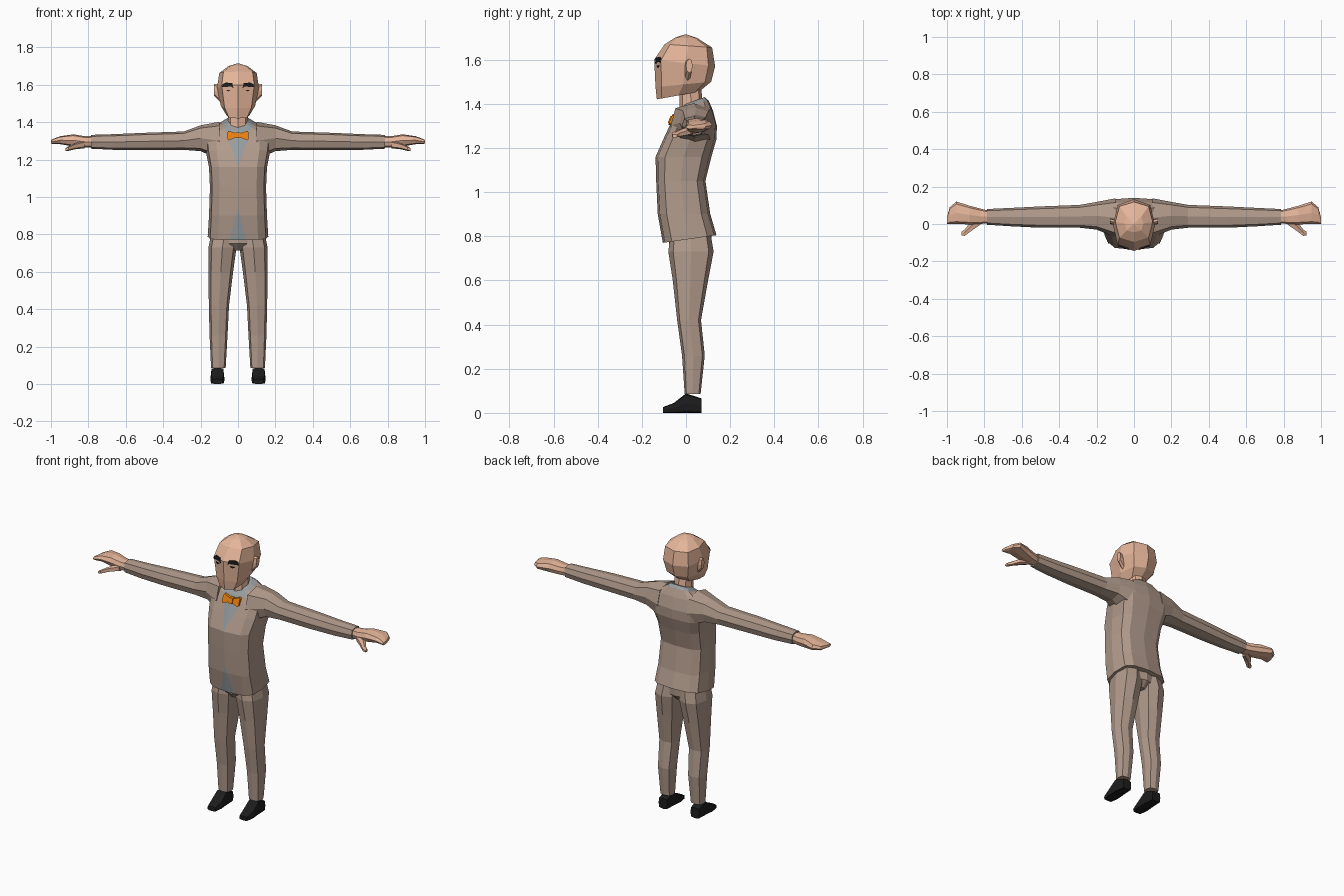
import bpy, bmesh, math
from mathutils import Vector


def material(name, rgb):
    m = bpy.data.materials.new(name)
    m.diffuse_color = (*rgb, 1)
    return m


SUIT = material("brown suit", (0.44, 0.325, 0.26))
SKIN = material("skin", (0.78, 0.46, 0.32))
SHIRT = material("grey shirt", (0.31, 0.335, 0.35))
ORANGE = material("orange", (0.8, 0.21, 0.005))
BLACK = material("black", (0.012, 0.012, 0.012))


def finish(name, bm, mats, mirror=False):
    bmesh.ops.recalc_face_normals(bm, faces=bm.faces[:])
    me = bpy.data.meshes.new(name)
    bm.to_mesh(me)
    bm.free()
    for m in mats:
        me.materials.append(m)
    ob = bpy.data.objects.new(name, me)
    bpy.context.collection.objects.link(ob)
    if mirror:
        mod = ob.modifiers.new("mirror", 'MIRROR')
        mod.use_mirror_merge = False
    return ob


def unit_ring(n, e):
    """Boxy or round ring of n points in the square -1..1, starting at the front."""
    p = lambda v: math.copysign(abs(v) ** e, v) if abs(v) > 1e-6 else 0.0
    return [(p(math.sin(2 * math.pi * i / n)), p(-math.cos(2 * math.pi * i / n)))
            for i in range(n)]


def loft(rings):
    bm = bmesh.new()
    vs = [[bm.verts.new(p) for p in r] for r in rings]
    n = len(vs[0])
    for a, b in zip(vs, vs[1:]):
        for i in range(n):
            j = (i + 1) % n
            bm.faces.new((a[i], a[j], b[j], b[i]))
    bm.faces.new(vs[0])
    bm.faces.new(vs[-1])
    return bm


def limb(name, axis, secs, mat, n=8, e=0.7, mirror=True):
    """Loft of sections (t, a0, a1, b0, b1) placed along one axis."""
    rings = []
    for t, a0, a1, b0, b1 in secs:
        ring = []
        for u, v in unit_ring(n, e):
            c = [(a0 + a1) / 2 + u * (a1 - a0) / 2, (b0 + b1) / 2 + v * (b1 - b0) / 2]
            c.insert(axis, t)
            ring.append(Vector(c))
        rings.append(ring)
    return finish(name, loft(rings), [mat], mirror)


def tilted(secs, n, e):
    """Rings (z front, z back, half width, y front, y back)."""
    rings = []
    for zf, zb, w, yf, yb in secs:
        rings.append([Vector((u * w, (yf + yb) / 2 + v * (yb - yf) / 2,
                              (zf + zb) / 2 + v * (zb - zf) / 2))
                      for u, v in unit_ring(n, e)])
    return rings


def plate(name, pts, depth, mat, mirror=False):
    """Flat outline pushed back along y."""
    back = [Vector(p) + Vector((0, depth, 0)) for p in pts]
    return finish(name, loft([pts, back]), [mat], mirror)


# Jacket: lofted torso; the shirt openings are cut into the front
bm = loft(tilted([
    (0.77, 0.805, 0.162, -0.105, 0.138),
    (0.90, 0.90, 0.155, -0.128, 0.110),
    (1.05, 1.05, 0.150, -0.135, 0.088),
    (1.16, 1.16, 0.155, -0.138, 0.115),
    (1.25, 1.24, 0.172, -0.098, 0.138),
    (1.32, 1.30, 0.178, -0.065, 0.140),
    (1.355, 1.37, 0.150, -0.045, 0.122),
    (1.38, 1.415, 0.085, -0.022, 0.102),
    (1.395, 1.43, 0.058, -0.010, 0.085)], 12, 0.6))
for apex, slope in ((1.16, 2.8), (0.95, -4.0)):
    for side in (-1, 1):
        faces = [f for f in bm.faces if f.calc_center_median().y < -0.01
                 and abs(f.normal.z) < 0.99
                 and (f.calc_center_median().z - apex) * slope > -0.35]
        geom = set(faces)
        for f in faces:
            geom.update(f.edges)
            geom.update(f.verts)
        bmesh.ops.bisect_plane(bm, geom=list(geom), dist=1e-5,
                               plane_co=(0, 0, apex), plane_no=(side * slope, 0, -1))
bm.normal_update()
for f in bm.faces:
    c = f.calc_center_median()
    neckline = c.y < -0.01 and c.z > 1.16 + 2.8 * abs(c.x)
    hem_gap = c.y < -0.09 and c.z < 0.95 - 4.0 * abs(c.x)
    collar = min(v.co.z - 0.146 * v.co.y for v in f.verts) > 1.37 and abs(c.x) < 0.085
    if neckline or hem_gap or collar:
        f.material_index = 1
finish("jacket", bm, [SUIT, SHIRT])

# Sleeves
limb("sleeve", 0, [
    (0.10, -0.070, 0.137, 1.20, 1.402),
    (0.20, -0.030, 0.118, 1.245, 1.383),
    (0.29, -0.020, 0.102, 1.252, 1.350),
    (0.50, -0.020, 0.094, 1.252, 1.343),
    (0.66, -0.012, 0.086, 1.252, 1.336),
    (0.785, -0.004, 0.080, 1.258, 1.332)], SUIT)

# Hands and thumbs
limb("hand", 0, [
    (0.77, 0.006, 0.070, 1.265, 1.325),
    (0.82, 0.000, 0.082, 1.265, 1.325),
    (0.88, -0.002, 0.098, 1.270, 1.335),
    (0.95, 0.000, 0.120, 1.282, 1.325),
    (0.985, 0.000, 0.090, 1.282, 1.312),
    (1.00, 0.000, 0.035, 1.286, 1.304)], SKIN)
limb("thumb", 0, [
    (0.82, -0.005, 0.045, 1.260, 1.300),
    (0.87, -0.040, 0.020, 1.255, 1.288),
    (0.905, -0.065, -0.028, 1.247, 1.272),
    (0.922, -0.062, -0.040, 1.245, 1.262)], SKIN, n=6)

# Trousers
limb("trouser_leg", 2, [
    (0.82, 0.000, 0.140, -0.070, 0.110),
    (0.73, 0.008, 0.158, -0.080, 0.125),
    (0.60, 0.026, 0.158, -0.060, 0.100),
    (0.42, 0.048, 0.156, -0.040, 0.068),
    (0.26, 0.056, 0.152, -0.018, 0.085),
    (0.085, 0.066, 0.144, -0.006, 0.066)], SUIT)
limb("trouser_seat", 2, [
    (0.715, -0.05, 0.05, -0.045, 0.080),
    (0.75, -0.11, 0.11, -0.078, 0.115),
    (0.82, -0.13, 0.13, -0.075, 0.115)], SUIT, mirror=False)

# Shoes
limb("shoe", 1, [
    (-0.105, 0.082, 0.138, 0.0, 0.026),
    (-0.055, 0.072, 0.148, 0.0, 0.045),
    (0.000, 0.074, 0.146, 0.0, 0.088),
    (0.070, 0.080, 0.140, 0.0, 0.066)], BLACK, e=0.4)

# Neck and head
limb("neck", 2, [
    (1.36, -0.055, 0.055, -0.030, 0.080),
    (1.48, -0.052, 0.052, -0.030, 0.068)], SKIN, e=0.9, mirror=False)
finish("head", loft(tilted([
    (1.42, 1.455, 0.062, -0.132, 0.060),
    (1.475, 1.50, 0.092, -0.138, 0.114),
    (1.60, 1.57, 0.112, -0.144, 0.132),
    (1.67, 1.655, 0.100, -0.096, 0.118),
    (1.702, 1.698, 0.050, -0.045, 0.050),
    (1.714, 1.714, 0.004, -0.004, 0.004)], 8, 0.72)), [SKIN])
limb("ear", 0, [
    (0.092, -0.010, 0.024, 1.505, 1.600),
    (0.127, 0.000, 0.030, 1.540, 1.605)], SKIN, e=0.9)


# Eyebrows and eyes follow the slope of the face
def on_face(pts):
    return [Vector((x, -0.148 + 0.34 * x, z)) for x, z in pts]


plate("eyebrow", on_face([(0.024, 1.582), (0.036, 1.590), (0.085, 1.588),
                          (0.083, 1.602), (0.065, 1.612), (0.030, 1.608)]),
      0.009, BLACK, True)
plate("eye", on_face([(0.038, 1.573), (0.052, 1.564), (0.066, 1.573)]),
      0.009, BLACK, True)

# Bow tie
half = [(0.0, 1.307 + 0.012), (0.016, 1.316), (0.05, 1.303), (0.057, 1.31),
        (0.057, 1.346), (0.05, 1.354), (0.016, 1.342), (0.0, 1.340)]
outline = half + [(-x, z) for x, z in half[-2:0:-1]]
plate("bow_tie", [Vector((x, -0.082 + (z - 1.30) * 0.4, z)) for x, z in outline],
      0.03, ORANGE)
plate("bow_knot", [Vector((x, -0.088 + (z - 1.30) * 0.4, z)) for x, z in
                   ((-0.014, 1.314), (0.014, 1.314), (0.014, 1.345), (-0.014, 1.345))],
      0.03, ORANGE)
